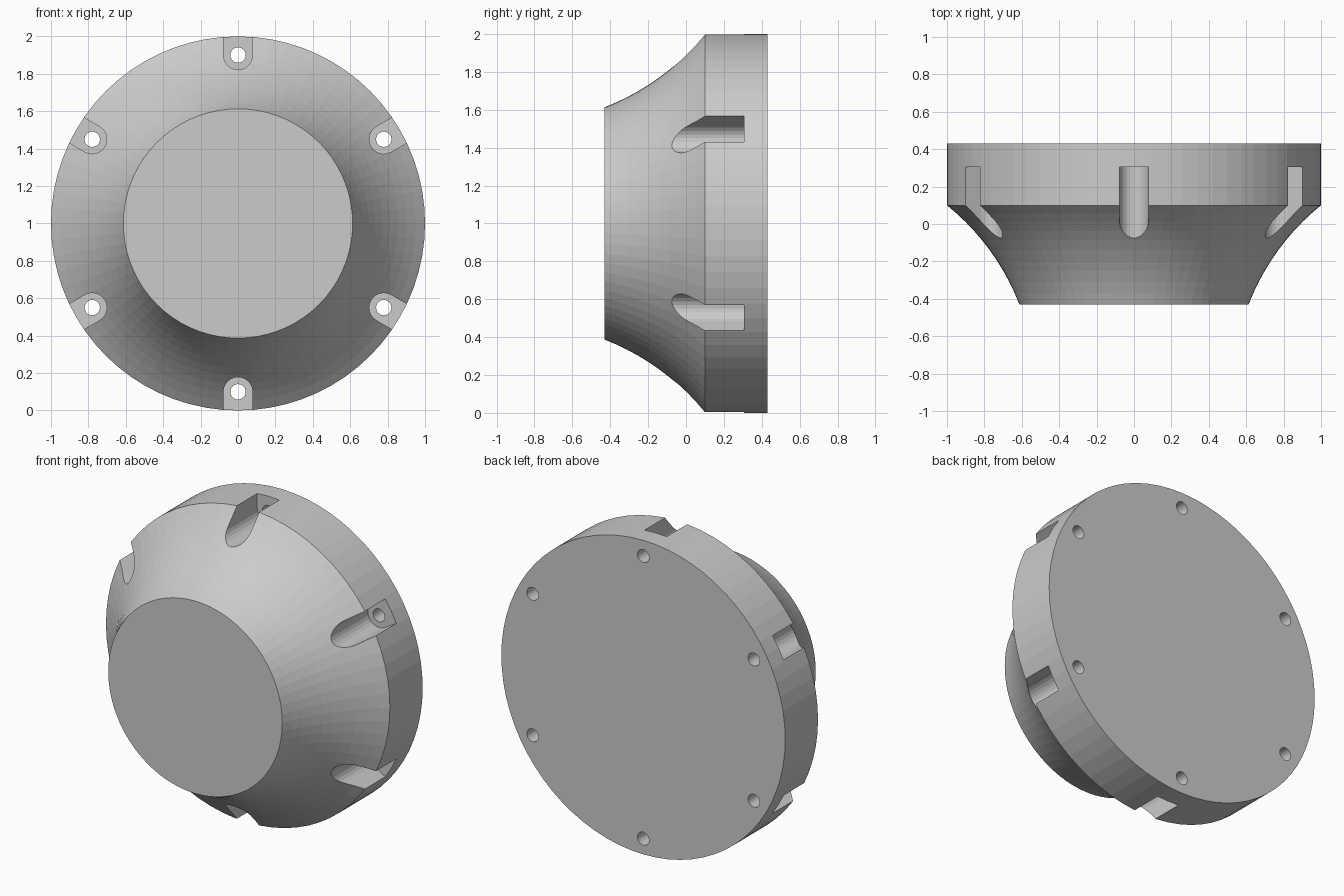
import bpy, bmesh, math
from mathutils import Vector

if "Cube" in bpy.data.objects:
    bpy.data.objects.remove(bpy.data.objects["Cube"])

CENTRE_Z = 1.0


def add_object(name, bm):
    bmesh.ops.recalc_face_normals(bm, faces=bm.faces)
    mesh = bpy.data.meshes.new(name)
    bm.to_mesh(mesh)
    bm.free()
    obj = bpy.data.objects.new(name, mesh)
    bpy.context.collection.objects.link(obj)
    return obj


def prism(bm, outline, y0, y1):
    """Extrude an x/z outline along y."""
    front = [bm.verts.new((x, y0, z)) for x, z in outline]
    back = [bm.verts.new((x, y1, z)) for x, z in outline]
    bm.faces.new(front)
    bm.faces.new(back[::-1])
    n = len(outline)
    for i in range(n):
        j = (i + 1) % n
        bm.faces.new((front[i], front[j], back[j], back[i]))


def radial(points, angle):
    """Turn (radial, tangential) points about the flange axis."""
    c, s = math.cos(angle), math.sin(angle)
    return [(r * c - t * s, CENTRE_Z + r * s + t * c) for r, t in points]


# Flange body: flat front, concave flare, straight rim, flat back
SIDES, ARC_STEPS = 72, 10
start, end = Vector((-0.43, 0.613)), Vector((0.10, 1.0))
chord = end - start
half = math.radians(15)
radius = chord.length / 2 / math.sin(half)
normal = Vector((-chord.y, chord.x)).normalized()
centre = (start + end) / 2 + normal * radius * math.cos(half)
first = math.atan2(start.y - centre.y, start.x - centre.x)
profile = [(centre.x + radius * math.cos(first + 2 * half * i / ARC_STEPS),
            centre.y + radius * math.sin(first + 2 * half * i / ARC_STEPS))
           for i in range(ARC_STEPS + 1)]
profile.append((0.43, 1.0))

bm = bmesh.new()
rings = []
for y, r in profile:
    rings.append([bm.verts.new((r * math.cos(2 * math.pi * k / SIDES), y,
                                CENTRE_Z + r * math.sin(2 * math.pi * k / SIDES)))
                  for k in range(SIDES)])
for a, b in zip(rings, rings[1:]):
    for k in range(SIDES):
        j = (k + 1) % SIDES
        bm.faces.new((a[k], a[j], b[j], b[k]))
bm.faces.new(rings[0])
bm.faces.new(rings[-1])
body = add_object("flange_body", bm)

# Six round-ended bolt slots open to the rim, and six through holes
BOLT_R, SLOT_R, HOLE_R = 0.9, 0.078, 0.041
slot = [(1.2, SLOT_R)]
slot += [(BOLT_R + SLOT_R * math.cos(math.radians(90 + 15 * i)),
          SLOT_R * math.sin(math.radians(90 + 15 * i))) for i in range(13)]
slot.append((1.2, -SLOT_R))
hole = [(BOLT_R + HOLE_R * math.cos(math.radians(15 * i)),
         HOLE_R * math.sin(math.radians(15 * i))) for i in range(24)]

for name, outline, y0, y1 in (("slot_cutter", slot, -0.6, 0.305),
                              ("hole_cutter", hole, 0.0, 0.6)):
    bm = bmesh.new()
    for k in range(6):
        prism(bm, radial(outline, math.radians(30 + 60 * k)), y0, y1)
    cutter = add_object(name, bm)
    cutter.hide_render = True
    mod = body.modifiers.new(name, 'BOOLEAN')
    mod.operation, mod.solver, mod.object = 'DIFFERENCE', 'EXACT', cutter
    bpy.context.view_layer.objects.active = body
    bpy.ops.object.modifier_apply(modifier=mod.name)
    bpy.data.objects.remove(cutter)

# Single plain grey
grey = bpy.data.materials.new("light grey")
grey.diffuse_color = (0.6, 0.6, 0.6, 1)
grey.use_nodes = True
grey.node_tree.nodes["Principled BSDF"].inputs["Base Color"].default_value = grey.diffuse_color
body.data.materials.clear()
body.data.materials.append(grey)
